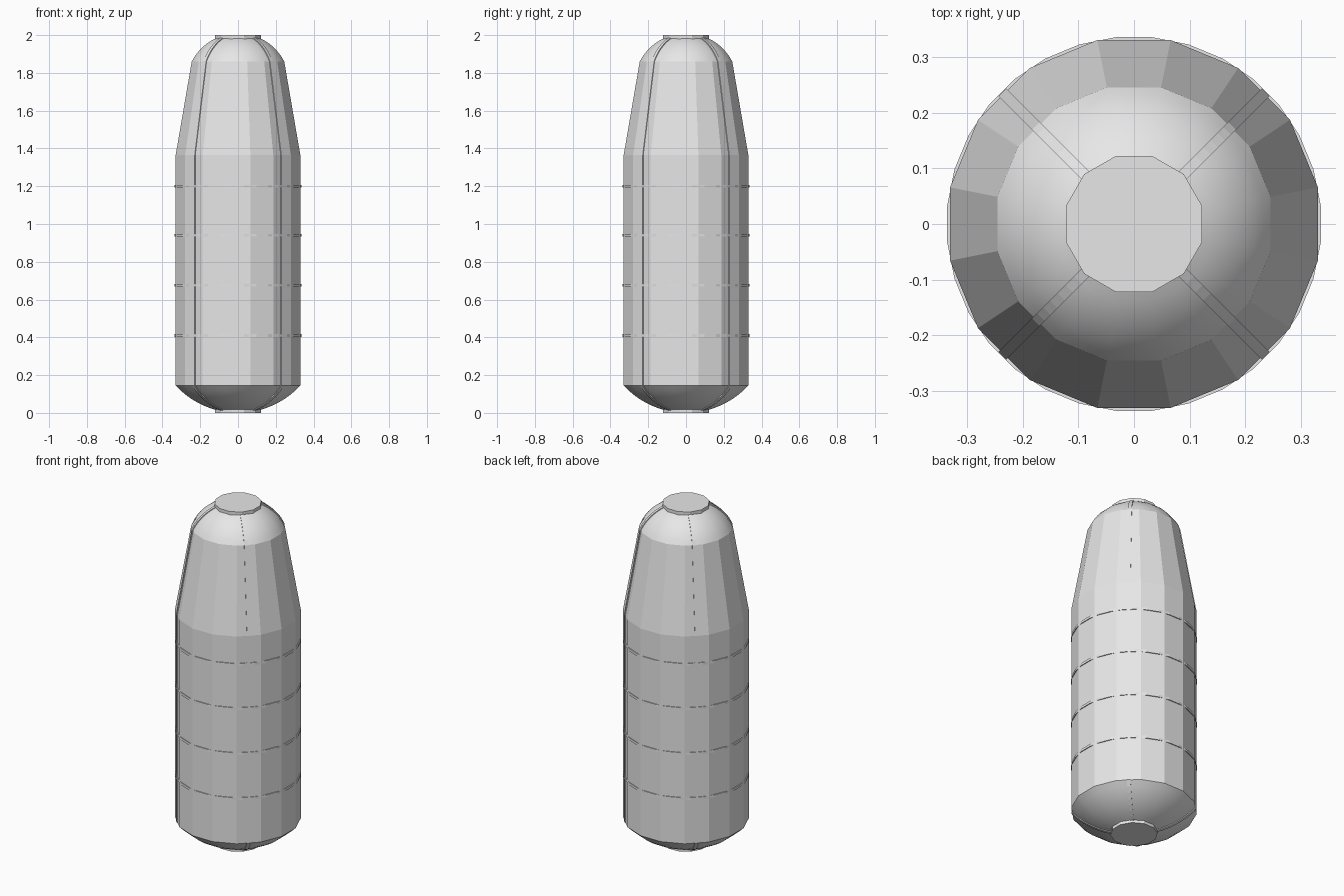
import bpy, bmesh, math

if "Cube" in bpy.data.objects:
    bpy.data.objects.remove(bpy.data.objects["Cube"])

grey = bpy.data.materials.new("light grey")
grey.diffuse_color = (0.8, 0.8, 0.8, 1)
grey.use_nodes = True
grey.node_tree.nodes["Principled BSDF"].inputs["Base Color"].default_value = grey.diffuse_color


def make(name, bm, smooth=False):
    bmesh.ops.recalc_face_normals(bm, faces=bm.faces)
    me = bpy.data.meshes.new(name)
    bm.to_mesh(me)
    bm.free()
    me.materials.append(grey)
    for p in me.polygons:
        p.use_smooth = smooth
    ob = bpy.data.objects.new(name, me)
    bpy.context.collection.objects.link(ob)
    return ob


def lathe(name, profile, sides, smooth=False, caps=True, closed=False):
    """Spin (apothem, z) points into a polygon whose flat sides face the axes."""
    bm = bmesh.new()
    k = 1 / math.cos(math.pi / sides)
    rings = []
    for r, z in profile:
        angles = [2 * math.pi * (i + 0.5) / sides for i in range(sides)]
        rings.append([bm.verts.new((r * k * math.cos(a), r * k * math.sin(a), z)) for a in angles])
    pairs = list(zip(rings, rings[1:])) + ([(rings[-1], rings[0])] if closed else [])
    for a, b in pairs:
        for i in range(sides):
            j = (i + 1) % sides
            bm.faces.new((a[i], a[j], b[j], b[i]))
    if caps:
        bm.faces.new(rings[0])
        bm.faces.new(rings[-1])
    return make(name, bm, smooth)


def cap_arc(r_edge, depth, r_end, n=7):
    """Points (r, distance from pole) along a spherical cap."""
    R = (r_edge ** 2 + depth ** 2) / (2 * depth)
    a0, a1 = math.asin(r_edge / R), math.asin(r_end / R)
    pts = []
    for i in range(n + 1):
        a = a0 + (a1 - a0) * i / n
        pts.append((R * math.sin(a), R - R * math.cos(a)))
    return pts


top = [(r, 2.01 - d) for r, d in cap_arc(0.245, 0.15, 0.115)]
bottom = [(r, d) for r, d in reversed(cap_arc(0.33, 0.145, 0.115))]

# Main shell: flat-sided body with smooth domes
lathe("body", [(0.33, 0.145), (0.33, 1.365), (0.245, 1.86)], 16, caps=False)
lathe("top_dome", top, 16, smooth=True, caps=False)
lathe("bottom_dome", bottom, 16, smooth=True, caps=False)

# End plates
lathe("top_plate", [(0.122, 1.97), (0.122, 2.0)], 12)
lathe("bottom_plate", [(0.122, 0.0), (0.122, 0.03)], 12)

# Thin hoops around the body
for n, z in enumerate((0.41, 0.675, 0.94, 1.2)):
    lathe(f"hoop_{n + 1}", [(0.322, z - 0.007), (0.335, z - 0.007),
                           (0.335, z + 0.007), (0.322, z + 0.007)], 32,
          caps=False, closed=True)

# Four lengthwise ribs on the diagonals, following the whole profile
path = bottom + [(0.33, 1.365)] + top
for n in range(4):
    a = math.pi / 4 + n * math.pi / 2
    c, s = math.cos(a), math.sin(a)
    bm = bmesh.new()
    rows = []
    for r, z in path:
        row = []
        for rr, w in ((r - 0.01, -0.01), (r + 0.004, -0.01), (r + 0.004, 0.01), (r - 0.01, 0.01)):
            zz = z
            if rr > r:  # lift the outer edge a little on the domes
                zz += 0.003 if z > 1.86 else (-0.003 if z < 0.14 else 0)
            row.append(bm.verts.new((rr * c - w * s, rr * s + w * c, zz)))
        rows.append(row)
    for p, q in zip(rows, rows[1:]):
        for i in range(4):
            j = (i + 1) % 4
            bm.faces.new((p[i], p[j], q[j], q[i]))
    bm.faces.new(rows[0])
    bm.faces.new(rows[-1])
    make(f"rib_{n + 1}", bm)
